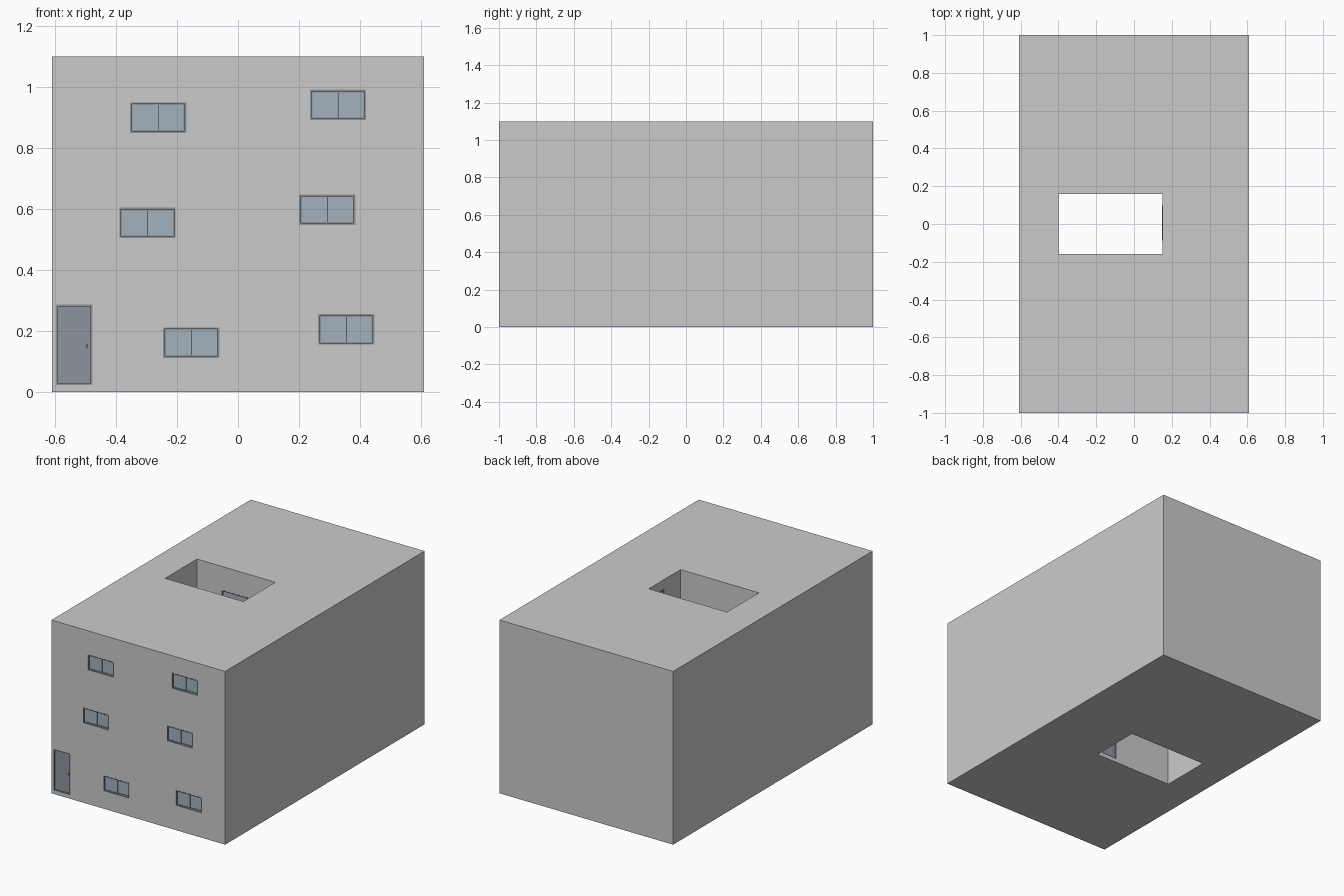
import bpy, bmesh, math
from mathutils import Matrix, Vector

if "Cube" in bpy.data.objects:
    bpy.data.objects.remove(bpy.data.objects["Cube"])

W, D = 0.61, 1.0                        # half width, half depth
COURT = (-0.40, 0.15, -0.16, 0.16)      # light well x0, x1, y0, y1
OUTER = (-W, W, -D, D)
T = 0.02                                # wall thickness


def material(name, rgb):
    m = bpy.data.materials.new(name)
    m.diffuse_color = (*rgb, 1)
    m.use_nodes = True
    m.node_tree.nodes["Principled BSDF"].inputs["Base Color"].default_value = m.diffuse_color
    return m


GLASS = material("glass", (0.36, 0.45, 0.51))
FRAME = material("frame", (0.28, 0.29, 0.30))
DOOR = material("door", (0.27, 0.30, 0.34))


def finish(name, bm, mat=None, matrix=None):
    bmesh.ops.recalc_face_normals(bm, faces=bm.faces)
    me = bpy.data.meshes.new(name)
    bm.to_mesh(me)
    bm.free()
    ob = bpy.data.objects.new(name, me)
    bpy.context.collection.objects.link(ob)
    if matrix:
        ob.matrix_world = matrix
    if mat:
        me.materials.append(mat)
    return ob


def add_box(bm, x0, x1, y0, y1, z0, z1):
    m = Matrix.Translation(((x0 + x1) / 2, (y0 + y1) / 2, (z0 + z1) / 2))
    bmesh.ops.create_cube(bm, size=1, matrix=m @ Matrix.Diagonal((x1 - x0, y1 - y0, z1 - z0, 1)))


def grow(r, d):
    return (r[0] - d, r[1] + d, r[2] - d, r[3] + d)


def ring(name, outer, inner, z0, z1):
    """Rectangular ring extruded from z0 to z1."""
    bm = bmesh.new()

    def loop(r, z):
        return [bm.verts.new((r[i], r[j], z)) for i, j in ((0, 2), (1, 2), (1, 3), (0, 3))]
    loops = [loop(outer, z0), loop(outer, z1), loop(inner, z1), loop(inner, z0)]
    for k in range(4):
        a, b = loops[k], loops[(k + 1) % 4]
        for i in range(4):
            j = (i + 1) % 4
            bm.faces.new((a[i], a[j], b[j], b[i]))
    return finish(name, bm)


# Opening list: wall, position along the wall, bottom, width, height
openings = [("front", x, z, 0.185, 0.10) for x, z in
            ((-0.262, 0.85), (0.328, 0.892), (-0.297, 0.505),
             (0.293, 0.548), (-0.153, 0.112), (0.355, 0.155))]
openings += [("court_back", -0.136, z, 0.185, 0.10) for z in (0.15, 0.50, 0.85)]
openings += [("court_right", 0.005, z, 0.185, 0.10) for z in (0.15, 0.50)]
openings += [("court_right", 0.05, 0.95, 0.09, 0.09)]
doors = [("front", -0.537, 0.022, 0.12, 0.265), ("court_front", 0.06, 0.022, 0.12, 0.265)]


def place(wall, u, z):
    """Local x runs along the wall, local -y points out of it."""
    pos, ang = {"front": ((u, -D, z), 0),
                "court_back": ((u, COURT[3], z), 0),
                "court_right": ((COURT[1], u, z), -90),
                "court_front": ((u, COURT[2], z), 180)}[wall]
    return Matrix.Translation(Vector(pos)) @ Matrix.Rotation(math.radians(ang), 4, 'Z')


def rim(bm, w, h, t, y0, y1):
    """Four bars just inside a w by h opening."""
    add_box(bm, -w / 2, -w / 2 + t, y0, y1, 0, h)
    add_box(bm, w / 2 - t, w / 2, y0, y1, 0, h)
    add_box(bm, -w / 2 + t, w / 2 - t, y0, y1, 0, t)
    add_box(bm, -w / 2 + t, w / 2 - t, y0, y1, h - t, h)


# Floor slabs and roof
for i, (a, b) in enumerate(((0, 0.02), (0.40, 0.415), (0.742, 0.76), (1.083, 1.1))):
    ring(f"slab_{i}", OUTER, COURT, a, b)

# Storey walls, outside and around the light well
walls = []
for i, (a, b) in enumerate(((0.02, 0.40), (0.415, 0.742), (0.76, 1.083))):
    walls.append((ring(f"outer_wall_{i}", OUTER, grow(OUTER, -T), a, b), a, b, True))
    walls.append((ring(f"court_wall_{i}", grow(COURT, T), COURT, a, b), a, b, False))

# Cut the openings
for ob, a, b, outside in walls:
    bm = bmesh.new()
    for wall, u, z, w, h in openings + doors:
        if a - 0.01 < z < b and (wall == "front") == outside:
            n = len(bm.verts)
            add_box(bm, -w / 2, w / 2, -0.03, 0.05, max(z, 0.023) - z, h)
            bm.verts.ensure_lookup_table()
            bmesh.ops.transform(bm, matrix=place(wall, u, z), verts=bm.verts[n:])
    if not bm.verts:
        bm.free()
        continue
    cutter = finish("opening_cutter", bm)
    mod = ob.modifiers.new("openings", 'BOOLEAN')
    mod.operation, mod.solver, mod.object = 'DIFFERENCE', 'EXACT', cutter
    bpy.context.view_layer.objects.active = ob
    bpy.ops.object.modifier_apply(modifier=mod.name)
    bpy.data.objects.remove(cutter)

# Windows: outer frame, two sashes, glass
for i, (wall, u, z, w, h) in enumerate(openings):
    m = place(wall, u, z)
    bm = bmesh.new()
    rim(bm, w, h, 0.006, -0.001, 0.02)
    for x0, x1, y in ((-w / 2 + 0.006, 0.002, 0.009), (-0.002, w / 2 - 0.006, 0.013)):
        n = len(bm.verts)
        rim(bm, x1 - x0, h - 0.012, 0.003, y, y + 0.004)
        bm.verts.ensure_lookup_table()
        bmesh.ops.translate(bm, vec=((x0 + x1) / 2, 0, 0.006), verts=bm.verts[n:])
    finish(f"window_frame_{i}", bm, FRAME, m)
    bm = bmesh.new()
    add_box(bm, -w / 2 + 0.007, 0, 0.0105, 0.0115, 0.007, h - 0.007)
    add_box(bm, 0, w / 2 - 0.007, 0.0145, 0.0155, 0.007, h - 0.007)
    finish(f"window_glass_{i}", bm, GLASS, m)

# Doors: jambs, leaf, handle
for i, (wall, u, z, w, h) in enumerate(doors):
    m = place(wall, u, z)
    bm = bmesh.new()
    rim(bm, w, h, 0.006, 0, 0.02)
    add_box(bm, w / 2 - 0.02, w / 2 - 0.016, 0.004, 0.011, 0.12, 0.135)
    finish(f"door_frame_{i}", bm, FRAME, m)
    bm = bmesh.new()
    add_box(bm, -w / 2 + 0.006, w / 2 - 0.006, 0.010, 0.017, 0.006, h - 0.006)
    finish(f"door_leaf_{i}", bm, DOOR, m)
